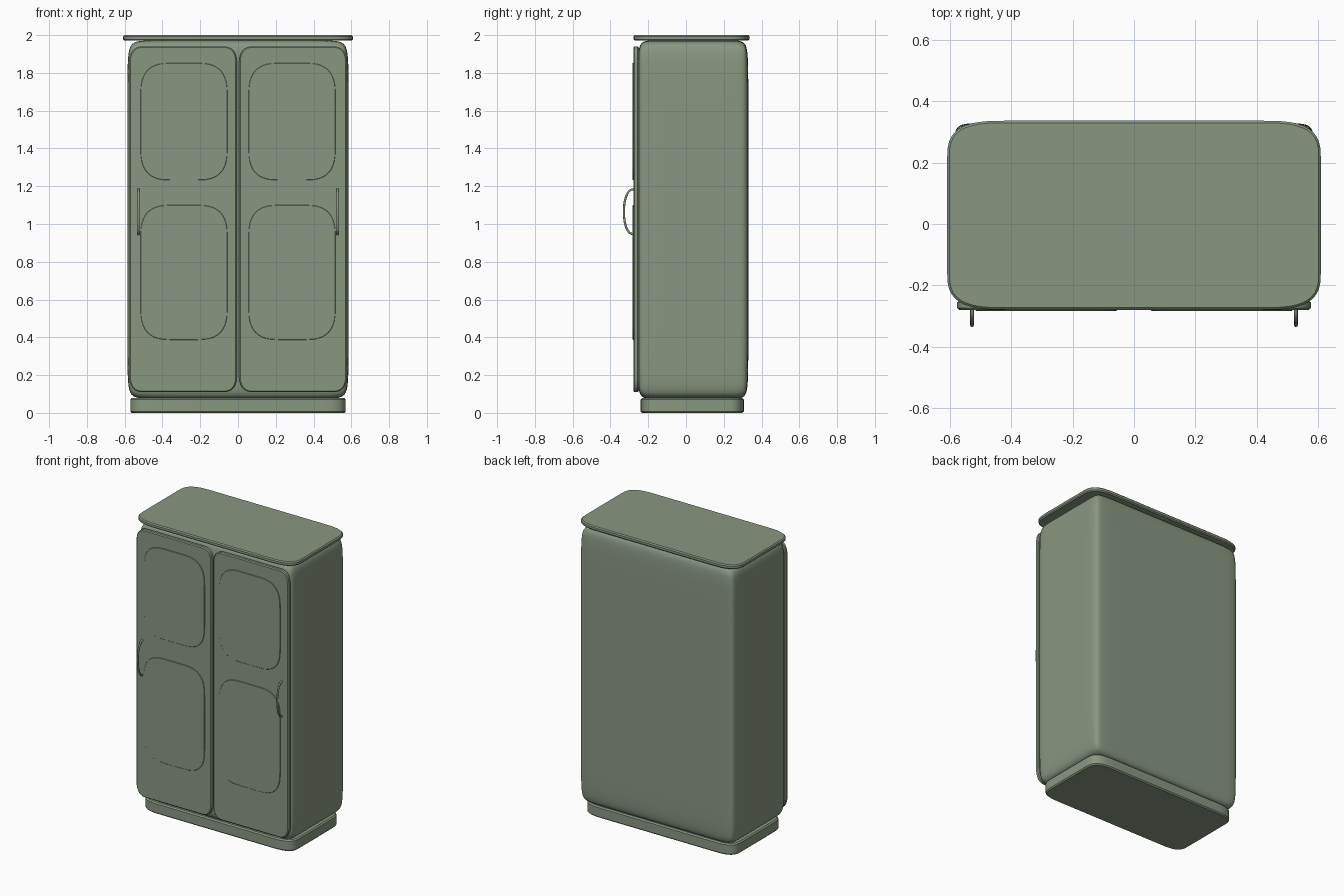
import bpy, bmesh, math
from mathutils import Vector

cube = bpy.data.objects.get("Cube")
if cube:
    bpy.data.objects.remove(cube, do_unlink=True)

# Single painted finish
paint = bpy.data.materials.new("sage_green_paint")
paint.use_nodes = True
COLOUR = (0.25, 0.31, 0.22, 1)
paint.diffuse_color = COLOUR
paint.node_tree.nodes["Principled BSDF"].inputs["Base Color"].default_value = COLOUR


def add_object(name, data):
    obj = bpy.data.objects.new(name, data)
    bpy.context.collection.objects.link(obj)
    data.materials.append(paint)
    return obj


def smooth(obj, angle):
    bpy.ops.object.select_all(action='DESELECT')
    obj.select_set(True)
    bpy.context.view_layer.objects.active = obj
    bpy.ops.object.shade_smooth_by_angle(angle=math.radians(angle))


def outline(u, v, ru, rv, power=3.0, steps=10):
    """Rectangle outline with soft superellipse corners."""
    points = []
    for quarter, (su, sv) in enumerate([(1, 1), (-1, 1), (-1, -1), (1, -1)]):
        cu = (u[1] - ru) if su > 0 else (u[0] + ru)
        cv = (v[1] - rv) if sv > 0 else (v[0] + rv)
        for i in range(steps + 1):
            t = (quarter + i / steps) * math.pi / 2
            points.append((cu + su * ru * abs(math.cos(t)) ** (2 / power),
                           cv + sv * rv * abs(math.sin(t)) ** (2 / power)))
    return points


def slab(name, u, v, w, ru, rv, chamfer, upright=False, power=3.0):
    """Rounded board: lying flat (u=x, v=y) or upright (u=x, v=z)."""
    bm = bmesh.new()
    place = (lambda a, b, c: (a, c, b)) if upright else (lambda a, b, c: (a, b, c))
    points = outline(u, v, ru, rv, power)
    rings = [[bm.verts.new(place(a, b, c)) for a, b in points] for c in w]
    caps = [bm.faces.new(ring) for ring in rings]
    n = len(points)
    for i in range(n):
        j = (i + 1) % n
        bm.faces.new((rings[0][i], rings[0][j], rings[1][j], rings[1][i]))
    bmesh.ops.recalc_face_normals(bm, faces=bm.faces)
    rims = list({e for cap in caps for e in cap.edges})
    bmesh.ops.bevel(bm, geom=rims, offset=chamfer, segments=1, affect='EDGES')
    mesh = bpy.data.meshes.new(name)
    bm.to_mesh(mesh)
    bm.free()
    obj = add_object(name, mesh)
    smooth(obj, 30)
    return obj


def soft_box(name, low, high, margin):
    """Subdivided box whose support loops control how soft its edges are."""
    low, high = Vector(low), Vector(high)
    bm = bmesh.new()
    bmesh.ops.create_cube(bm, size=1)
    for vert in bm.verts:
        vert.co = Vector(high[k] if vert.co[k] > 0 else low[k] for k in range(3))
    for k in range(3):
        normal = Vector((0, 0, 0))
        normal[k] = 1
        for at in (low[k] + margin[k], high[k] - margin[k]):
            bmesh.ops.bisect_plane(bm, geom=bm.verts[:] + bm.edges[:] + bm.faces[:],
                                   plane_co=normal * at, plane_no=normal)
    for face in bm.faces:
        face.smooth = True
    mesh = bpy.data.meshes.new(name)
    bm.to_mesh(mesh)
    bm.free()
    obj = add_object(name, mesh)
    sub = obj.modifiers.new("soften", 'SUBSURF')
    sub.levels = sub.render_levels = 3
    return obj


def handle(name, x):
    """Bowed pull bar."""
    curve = bpy.data.curves.new(name, 'CURVE')
    curve.dimensions = '3D'
    curve.bevel_depth = 0.006
    curve.bevel_resolution = 3
    curve.use_fill_caps = True
    spline = curve.splines.new('POLY')
    steps = 20
    spline.points.add(steps)
    for i, point in enumerate(spline.points):
        t = math.pi * i / steps
        point.co = (x, -0.275 - 0.054 * math.sin(t) ** 0.8, 1.065 - 0.119 * math.cos(t), 1)
    spline.use_smooth = True
    return add_object(name, curve)


# Carcass, plinth and top board
soft_box("cabinet_body", (-0.586, -0.257, 0.073), (0.586, 0.33, 1.973), (0.1, 0.07, 0.2))
slab("plinth", (-0.57, 0.57), (-0.24, 0.307), (0, 0.078), 0.15, 0.1, 0.008)
slab("top_board", (-0.608, 0.608), (-0.279, 0.336), (1.971, 2.0), 0.19, 0.125, 0.007)

# Doors with raised panels and handles, mirrored left and right
for side, s in (("left", 1), ("right", -1)):
    def span(a, b):
        return tuple(sorted((s * a, s * b)))
    slab(side + "_door", span(0.006, 0.576), (0.11, 1.94), (-0.279, -0.25),
         0.07, 0.09, 0.006, upright=True, power=2.4)
    for level, z in (("upper", (1.232, 1.852)), ("lower", (0.387, 1.1))):
        slab(side + "_" + level + "_panel", span(0.056, 0.516), z, (-0.283, -0.272),
             0.16, 0.17, 0.002, upright=True, power=2.7)
    handle(side + "_handle", s * 0.527)
